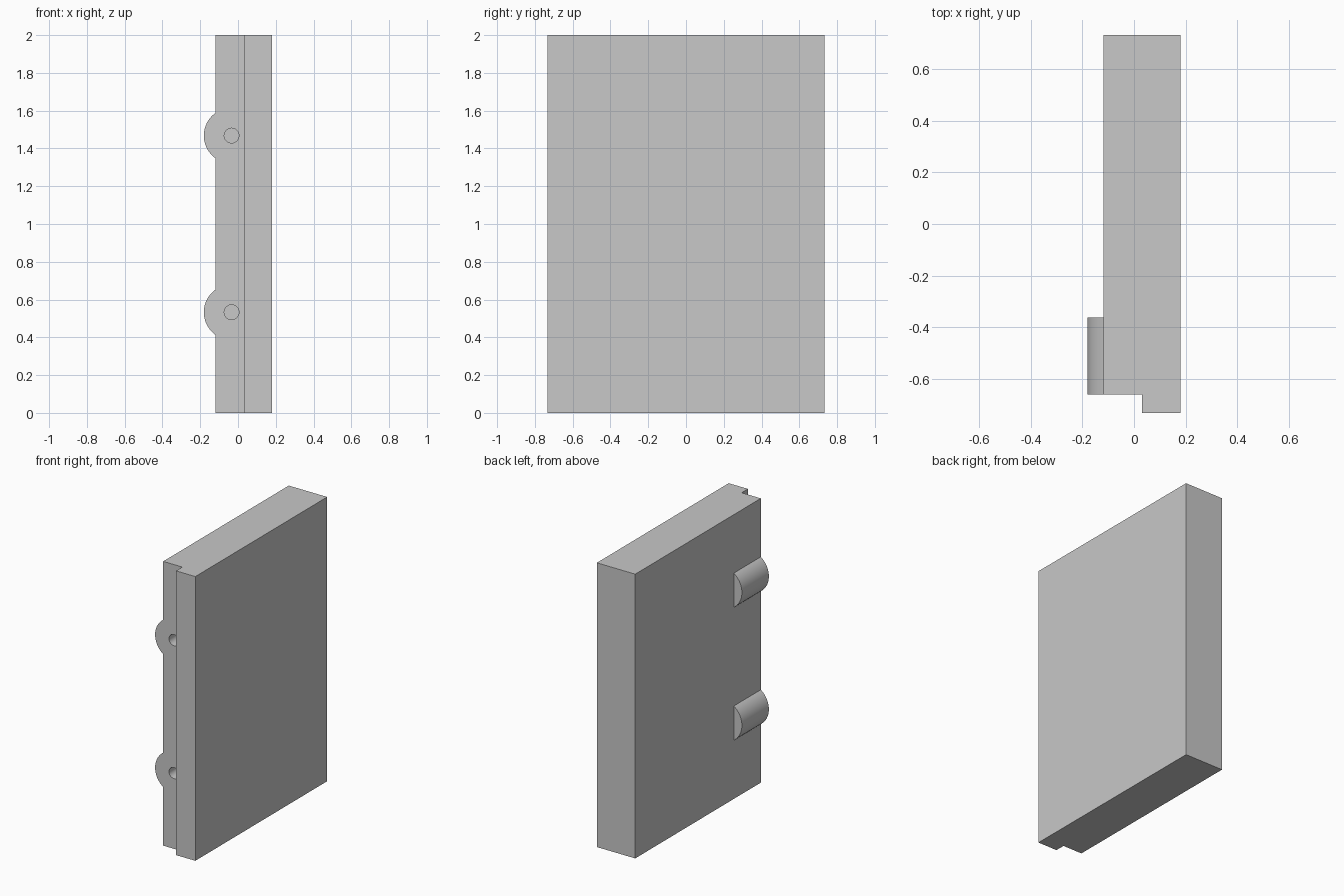
import bpy
import math

cube = bpy.data.objects.get("Cube")
if cube:
    bpy.data.objects.remove(cube, do_unlink=True)

BACK, FRONT, STEP = 0.733, -0.733, -0.663
WALL, RIGHT_LIP, LEFT = -0.118, 0.031, 0.181
HINGE_X, LUG_R, HOLE_R = -0.034, 0.147, 0.039
LUG_DEPTH = 0.3
HINGE_Z = (0.533, 1.468)

grey = bpy.data.materials.new("light grey")
grey.use_nodes = True
colour = (0.58, 0.58, 0.58, 1)
grey.diffuse_color = colour
grey.node_tree.nodes["Principled BSDF"].inputs["Base Color"].default_value = colour


def rod(name, radius, y_min, y_max, z):
    """Cylinder lying along y on the hinge line."""
    bpy.ops.mesh.primitive_cylinder_add(
        vertices=64, radius=radius, depth=y_max - y_min,
        location=(HINGE_X, (y_min + y_max) / 2, z),
        rotation=(math.pi / 2, 0, 0))
    obj = bpy.context.object
    obj.name = name
    obj.data.materials.append(grey)
    return obj


def boolean(target, tool, operation):
    mod = target.modifiers.new(operation.title(), "BOOLEAN")
    mod.operation = operation
    mod.solver = "EXACT"
    mod.object = tool
    bpy.context.view_layer.objects.active = target
    bpy.ops.object.modifier_apply(modifier=mod.name)
    bpy.data.objects.remove(tool, do_unlink=True)


# Door slab: stepped plan outline extruded to full height
outline = [(WALL, STEP), (RIGHT_LIP, STEP), (RIGHT_LIP, FRONT),
           (LEFT, FRONT), (LEFT, BACK), (WALL, BACK)]
n = len(outline)
verts = [(x, y, z) for z in (0, 2) for x, y in outline]
faces = [tuple(reversed(range(n))), tuple(range(n, 2 * n))]
faces += [(i, (i + 1) % n, (i + 1) % n + n, i + n) for i in range(n)]
mesh = bpy.data.meshes.new("door_panel")
mesh.from_pydata(verts, [], faces)
mesh.materials.append(grey)
door = bpy.data.objects.new("door_panel", mesh)
bpy.context.collection.objects.link(door)

# Rounded hinge lugs, each with a blind pin hole
for z in HINGE_Z:
    boolean(door, rod("hinge_lug", LUG_R, STEP, STEP + LUG_DEPTH, z), "UNION")
for z in HINGE_Z:
    boolean(door, rod("pin_hole", HOLE_R, STEP - 0.05, STEP + LUG_DEPTH, z), "DIFFERENCE")

# Smooth the curved walls, keep the edges crisp
bpy.ops.object.select_all(action="DESELECT")
door.select_set(True)
bpy.context.view_layer.objects.active = door
bpy.ops.object.shade_smooth_by_angle(angle=math.radians(30))
